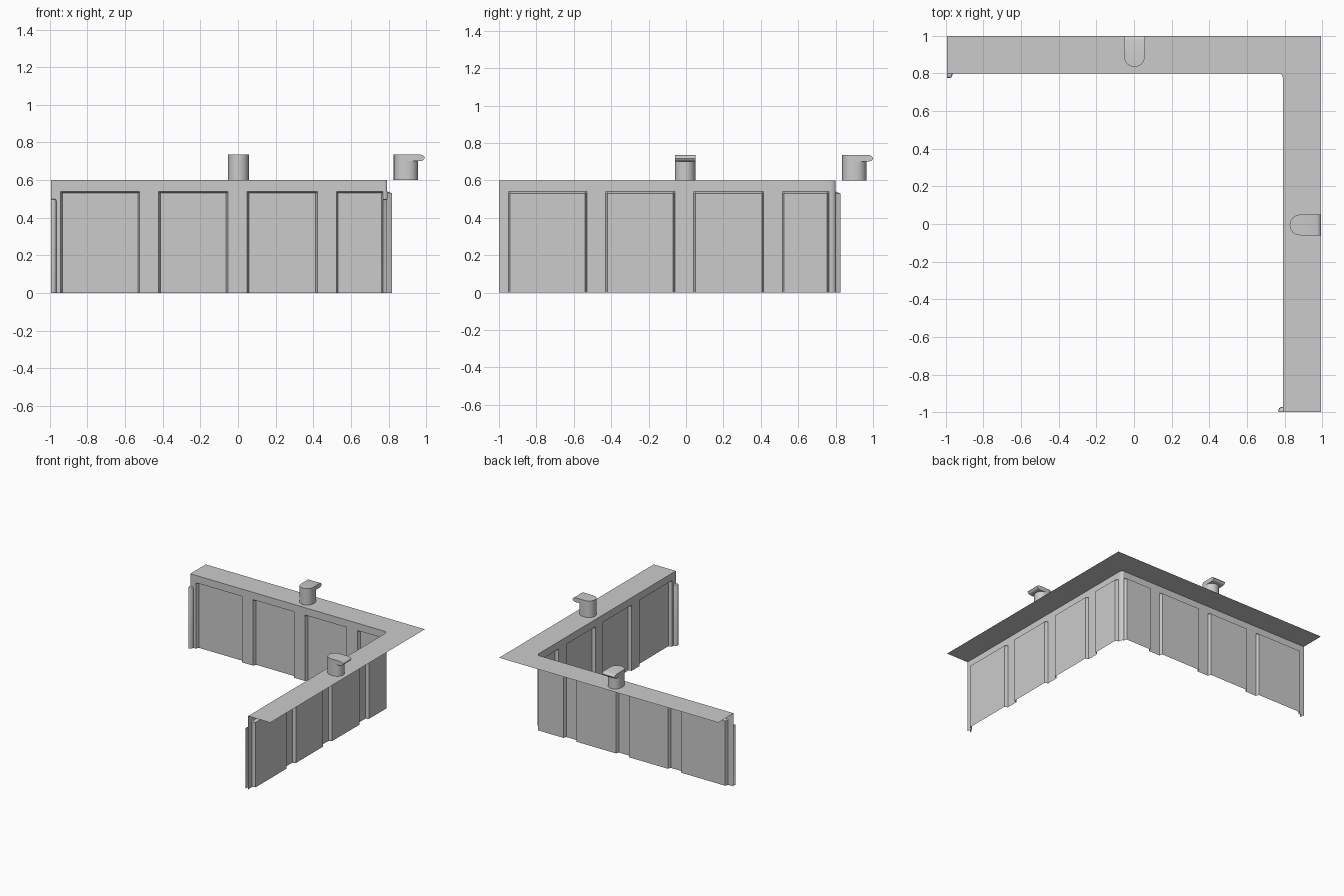
import bpy
from math import sin, cos, pi

if "Cube" in bpy.data.objects:
    bpy.data.objects.remove(bpy.data.objects["Cube"])

# u runs along a wall, d is depth behind the wall face, z is up
def place_back(u, d, z):
    return (u + .0025, .8 + d, z)

def place_side(u, d, z):
    return (.7925 + d, u - .005, z)

def make(name, verts, faces, place=None):
    if place:
        verts = [place(*v) for v in verts]
    if place is place_side:                      # mirrored frame flips winding
        faces = [f[::-1] for f in faces]
    me = bpy.data.meshes.new(name)
    me.from_pydata(verts, [], faces)
    ob = bpy.data.objects.new(name, me)
    bpy.context.collection.objects.link(ob)
    bpy.ops.object.select_all(action='DESELECT')
    ob.select_set(True)
    bpy.context.view_layer.objects.active = ob
    bpy.ops.object.shade_smooth_by_angle(angle=.6)
    return ob

def loft(rows, closed):
    """Skin a stack of equal-length point rows."""
    n = len(rows[0])
    verts = [p for r in rows for p in r]
    faces = []
    for j in range(len(rows) - 1):
        for i in range(n if closed else n - 1):
            k = (i + 1) % n
            faces.append((j*n + i, j*n + k, (j+1)*n + k, (j+1)*n + i))
    return verts, faces

PANELS = [(-.945, -.525), (-.425, -.055), (.045, .42), (.52, .769)]
H = .6

def wall(name, place):
    # columns: (position, is panel surface)
    cols = [(-.995, 0)]
    for a, b in PANELS:
        cols += [(a, 0), (a + .01, 1), (b - .01, 1), (b, 0)]
    cols.append((.77, 0))
    rows = [[(u, .025 if p and z < .535 else 0, z) for u, p in cols]
            for z in (0, .53, .54, H)]
    make(name, *loft(rows, False), place)

def end_post(name, place):
    # half fender post cut at the module edge, open at the back
    sec = [(0, -.025), (.013, -.025), (.021, -.021), (.026, -.014), (.028, 0)]
    rows = [[(-.995 + u*s, d*s, z) for u, d in sec]
            for z, s in ((0, 1), (.488, 1), (.497, .9), (.5, .7))]
    verts, faces = loft(rows, False)
    verts.append((-.995, 0, .5))
    n = len(sec)
    faces.append(tuple(range(3*n, 4*n)) + (len(verts) - 1,))
    make(name, verts, faces, place)

R = .055
def bollard(name, place):
    front = [(R*cos(pi + pi*i/12), .09 + R*sin(pi + pi*i/12)) for i in range(13)]
    back = [(R*cos(pi*i/12), .11 + R*sin(pi*i/12)) for i in range(13)]
    # rounded post
    rows = [[(u, d, z) for u, d in front + back] for z in (H, .70)]
    make(name + "_post", *loft(rows, True), place)
    # hooked cap with a rounded lip
    rows = []
    for z, lip in ((.70, .178), (.704, .19), (.71, .197), (.7175, .2),
                   (.725, .197), (.731, .19), (.735, .178)):
        rows.append([(u, d, z) for u, d in front + [(R, lip), (-R, lip)]])
    verts, faces = loft(rows, True)
    n = len(rows[0])
    faces += [tuple(reversed(range(n))), tuple(range(6*n, 7*n))]
    make(name + "_cap", verts, faces, place)

for side, place in (("back", place_back), ("side", place_side)):
    wall(side + "_wall", place)
    end_post(side + "_end_post", place)
    bollard(side + "_bollard", place)

# curved inner corner joining both walls
arc = [(.7725 + .02*sin(pi/2*i/6), .765 + .035*cos(pi/2*i/6)) for i in range(7)]
make("corner_column", *loft([[(x, y, z) for x, y in arc] for z in (0, H)], False))

# L-shaped walkway on top
plan = ([(-.9925, .8)] + arc
        + [(.7925, -1), (.9925, -1), (.9925, 1), (-.9925, 1)])
make("walkway", [(x, y, H) for x, y in plan], [tuple(range(len(plan)))])
